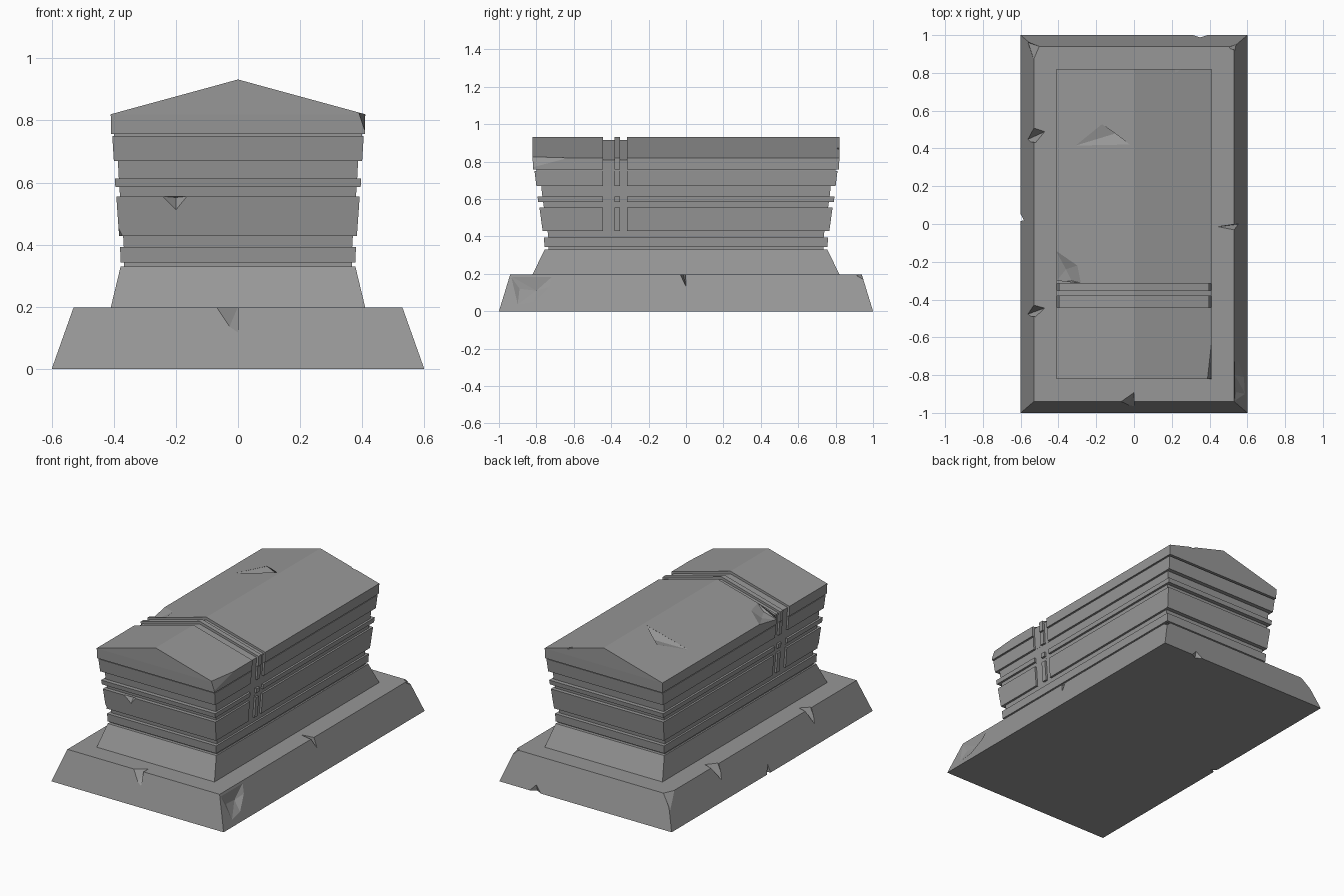
import bpy, bmesh

if "Cube" in bpy.data.objects:
    bpy.data.objects.remove(bpy.data.objects["Cube"])

# Dark stone
stone = bpy.data.materials.new("dark_stone")
stone.diffuse_color = (.31, .31, .31, 1)
stone.use_nodes = True
stone.node_tree.nodes["Principled BSDF"].inputs["Base Color"].default_value = stone.diffuse_color

def make_object(name, bm):
    bmesh.ops.recalc_face_normals(bm, faces=bm.faces[:])
    mesh = bpy.data.meshes.new(name)
    bm.to_mesh(mesh)
    bm.free()
    mesh.materials.append(stone)
    ob = bpy.data.objects.new(name, mesh)
    bpy.context.collection.objects.link(ob)
    return ob

def loft(name, rings, ridge=None):
    """Stack rectangles (half x, half y, z); close with a flat top or a gable ridge."""
    bm = bmesh.new()
    loops = [[bm.verts.new((sx * x, sy * y, z)) for sx, sy in ((-1, -1), (1, -1), (1, 1), (-1, 1))]
             for x, y, z in rings]
    bm.faces.new(loops[0][::-1])
    for a, b in zip(loops, loops[1:]):
        for i in range(4):
            j = (i + 1) % 4
            bm.faces.new((a[i], a[j], b[j], b[i]))
    t = loops[-1]
    if ridge is None:
        bm.faces.new(t)
    else:
        y = rings[-1][1]
        f, k = bm.verts.new((0, -y, ridge)), bm.verts.new((0, y, ridge))
        for face in ((t[0], t[1], f), (t[1], t[2], k, f), (t[2], t[3], k), (t[3], t[0], f, k)):
            bm.faces.new(face)
    return make_object(name, bm)

def cut(ob, bm):
    """Subtract a bmesh from an object and drop the cutter."""
    cutter = make_object("cutter", bm)
    cutter.hide_render = True
    mod = ob.modifiers.new("cut", 'BOOLEAN')
    mod.operation, mod.solver, mod.object = 'DIFFERENCE', 'EXACT', cutter
    bpy.context.view_layer.objects.active = ob
    bpy.ops.object.modifier_apply(modifier=mod.name)
    bpy.data.objects.remove(cutter)

def chip(ob, *points):
    """Knock a faceted chip out of an object: the hull of a few points."""
    bm = bmesh.new()
    for p in points:
        bm.verts.new(p)
    bmesh.ops.convex_hull(bm, input=bm.verts[:])
    cut(ob, bm)

# Sloped plinth
plinth = loft("plinth", [(.6, 1, 0), (.53, .94, .197)])

# Tomb chest: flared foot, bands and recesses, gabled lid
profile = [(.41, .197), (.378, .33), (.368, .33), (.368, .343), (.378, .343), (.38, .393),
           (.368, .393), (.37, .428), (.383, .428), (.392, .555), (.38, .555), (.382, .585),
           (.395, .585), (.397, .613), (.384, .613), (.387, .67), (.4, .67), (.405, .75),
           (.4, .75), (.4, .757), (.409, .757), (.41, .82)]
chest = loft("tomb_chest", [(x, 2 * x, z) for x, z in profile], ridge=.932)

# Two grooves beside the strap that runs up both sides and over the lid
inner = [(.37, .428), (.384, .613), (.397, .81), (0, .915)]
outer = [(0, 1.1), (.6, 1.0), (.6, .428)]
for y0, y1 in ((-.443, -.382), (-.352, -.315)):
    outline = inner + [(-x, z) for x, z in inner[-2::-1]] + [(-x, z) for x, z in outer[::-1]] + outer[1:]
    bm = bmesh.new()
    face = bm.faces.new([bm.verts.new((x, y0, z)) for x, z in outline])
    ext = bmesh.ops.extrude_face_region(bm, geom=[face])
    bmesh.ops.translate(bm, vec=(0, y1 - y0, 0), verts=[v for v in ext["geom"] if isinstance(v, bmesh.types.BMVert)])
    cut(chest, bm)

# Chips in the plinth: front edge, right edge, front right corner
chip(plinth, (-.085, -.95, .2), (0, -.89, .2), (0, -.966, .115), (-.03, -.965, .13), (0, -1, .25))
chip(plinth, (.54, 0, .2), (.44, -.015, .2), (.56, 0, .13), (.54, -.035, .2), (.65, 0, .25))
chip(plinth, (.535, -.71, .19), (.555, -.73, .13), (.583, -.81, .05), (.588, -.9, .035),
     (.535, -.94, .19), (.535, -.8, .11), (.54, -.89, .12), (.68, -.86, .13))
# Left edge, twice
for y, s in ((.47, 1), (-.46, .8)):
    chip(plinth, (-.53, y + .04 * s, .2), (-.47, y + .02 * s, .2), (-.52, y - .04 * s, .2),
         (-.58, y - .03 * s, .09), (-.65, y, .22))
# Back corners and bottom edge nicks
chip(plinth, (-.56, .96, .1), (-.5, .94, .2), (-.53, .87, .2), (-.6, 1, .25))
chip(plinth, (.55, .955, .16), (.5, .935, .2), (.535, .91, .19), (.56, .98, .24))
chip(plinth, (-.57, .02, -.01), (-.63, .09, -.01), (-.63, .01, -.01), (-.59, .02, .08))
chip(plinth, (.35, .975, -.01), (.29, 1.01, -.01), (.41, 1.01, -.01), (.35, .99, .05))

# Chips in the chest: lid corner, left eave, roof dent, front panel, small nicks
chip(chest, (.388, -.83, .826), (.41, -.63, .82), (.408, -.83, .765), (.46, -.83, .85))
chip(chest, (-.42, -.13, .82), (-.3, -.22, .85), (-.28, -.313, .856), (-.42, -.313, .785),
     (-.36, -.24, .81), (-.33, -.3, .82), (-.35, -.27, .9), (-.46, -.25, .85))
chip(chest, (-.31, .415, .847), (-.17, .53, .884), (-.08, .485, .885), (-.02, .42, .925), (-.15, .46, .96))
chip(chest, (-.26, -.8, .557), (-.15, -.8, .557), (-.2, -.8, .485), (-.2, -.745, .552))
chip(chest, (.22, .8, .872), (.27, .83, .85), (.21, .83, .87), (.25, .83, .9))
chip(chest, (-.365, -.78, .43), (-.39, -.74, .43), (-.385, -.775, .46), (-.41, -.8, .42))
